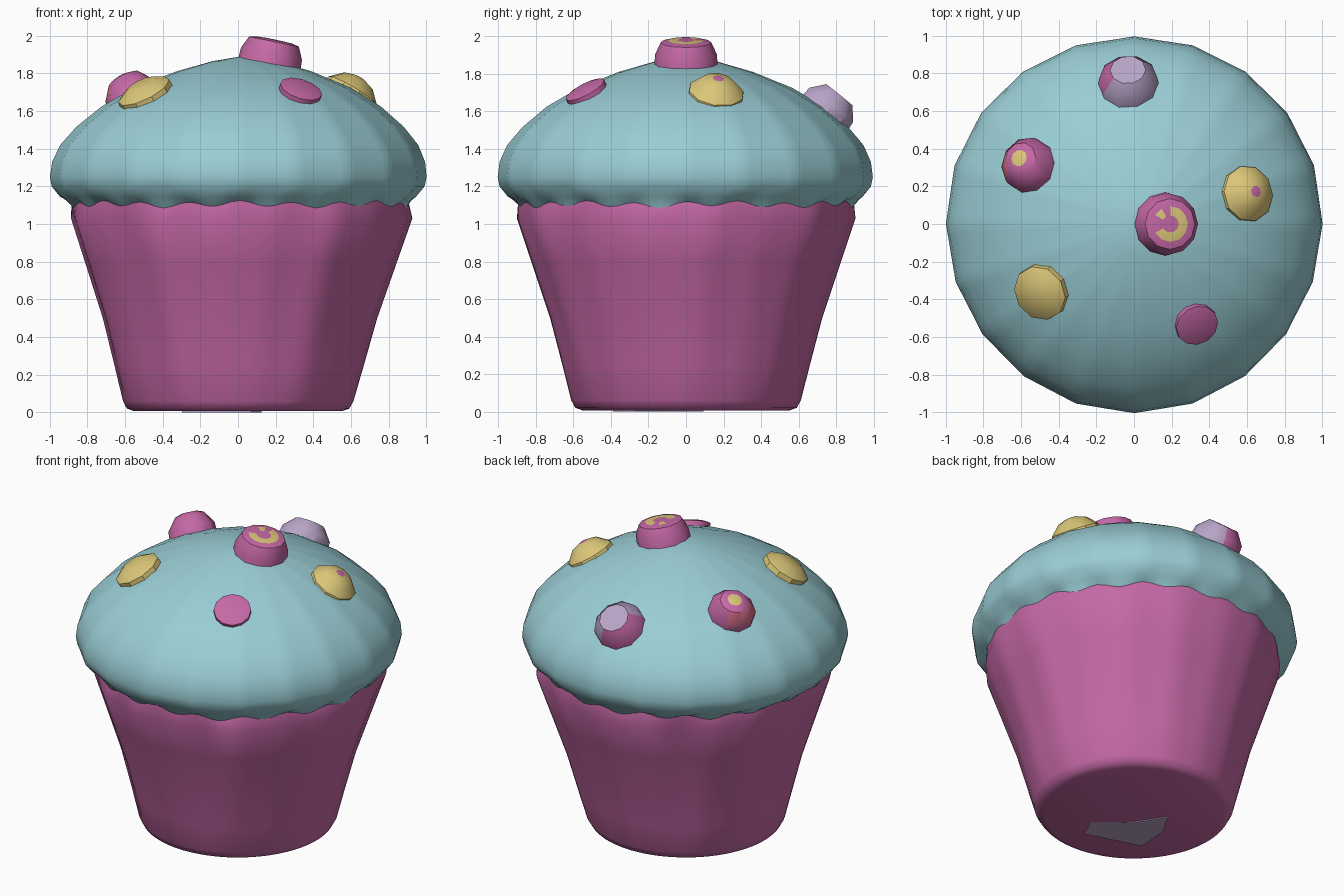
import bpy, bmesh, math
from mathutils import Vector

if "Cube" in bpy.data.objects:
    bpy.data.objects.remove(bpy.data.objects["Cube"])

def mat(name, c):
    m = bpy.data.materials.new(name)
    m.diffuse_color = (*c, 1)
    m.use_nodes = True
    m.node_tree.nodes["Principled BSDF"].inputs["Base Color"].default_value = m.diffuse_color
    return m

TEAL = mat("teal icing", (0.32, 0.61, 0.66))
PINK = mat("pink", (0.56, 0.14, 0.38))
YELLOW = mat("yellow", (0.71, 0.57, 0.19))
LILAC = mat("lilac", (0.48, 0.37, 0.57))
CORAL = mat("coral", (0.73, 0.17, 0.26))

SEG = 120

def finish(bm, name, mats, angle):
    bmesh.ops.recalc_face_normals(bm, faces=bm.faces)
    me = bpy.data.meshes.new(name)
    bm.to_mesh(me)
    bm.free()
    for m in mats:
        me.materials.append(m)
    ob = bpy.data.objects.new(name, me)
    bpy.context.collection.objects.link(ob)
    bpy.ops.object.select_all(action='DESELECT')
    ob.select_set(True)
    bpy.context.view_layer.objects.active = ob
    bpy.ops.object.shade_smooth_by_angle(angle=math.radians(angle))
    return ob

def facet(a, n=20):
    """Radius factor that gives the round a slightly many-sided outline."""
    s = 2 * math.pi / n
    return math.cos(s / 2) / math.cos((a % s) - s / 2)

def lathe(name, material, point, rows, tip):
    """Rings from point(row, angle), closed by a tip vertex on the last ring."""
    bm = bmesh.new()
    angles = [2 * math.pi * i / SEG for i in range(SEG)]
    rings = [[bm.verts.new(point(r, a)) for a in angles] for r in rows]
    for lo, hi in zip(rings, rings[1:]):
        for i in range(SEG):
            j = (i + 1) % SEG
            bm.faces.new((lo[i], lo[j], hi[j], hi[i]))
    t = bm.verts.new(tip)
    for i in range(SEG):
        bm.faces.new((rings[-1][i], rings[-1][(i + 1) % SEG], t))
    return finish(bm, name, [material], 50)

# scalloped seam shared by the wrapper and the icing
def seam(a):
    r = 0.895
    return (r * math.cos(a) + 0.01, r * math.sin(a),
            1.105 + 0.014 * math.cos(20 * a) + 0.006 * math.sin(7 * a))

# paper wrapper with soft folds
def wrapper_point(row, a):
    r, z = row
    if z > 1.08:
        return seam(a)
    fold = 0.012 * math.sin(9 * a + 1) * math.sin(2 * a + 0.5) + 0.005 * math.sin(17 * a)
    r = r * (1 + fold * min(1, z * 3))
    return (r * math.cos(a) + 0.015 * z, r * math.sin(a), z)

lathe("wrapper", PINK, wrapper_point,
      [(0.89, 1.1), (0.902, 1.03), (0.825, 0.8), (0.725, 0.5), (0.66, 0.25),
       (0.612, 0.06), (0.59, 0.02), (0.55, 0.006)], (0, 0, 0.006))

# icing dome
def icing_point(row, a):
    r, z = row
    if z < 1.12:
        return seam(a)
    k = facet(a) * (1 + 0.004 * math.sin(3 * a))
    if z < 1.2:
        k *= 1 + 0.008 * math.sin(10 * a)
    t = (z - 1.1) / 0.8
    return (r * k * math.cos(a) + 0.04 * t * t, r * k * math.sin(a), z)

lathe("icing", TEAL, icing_point,
      [(0.89, 1.1), (0.945, 1.145), (0.99, 1.2), (1.0, 1.25), (0.99, 1.33), (0.95, 1.42),
       (0.87, 1.515), (0.74, 1.625), (0.57, 1.725), (0.36, 1.81), (0.17, 1.865)],
      (0.05, 0, 1.895))

# sweets pressed into the icing: rings of (radius, height) along a tilted axis
def sweet(name, pos, tilt, rings, mats, rule, n=12, lean=(0, 0)):
    az = math.atan2(pos[1], pos[0])
    nrm = Vector((math.sin(tilt) * math.cos(az), math.sin(tilt) * math.sin(az), math.cos(tilt)))
    ux = Vector((1, 0, 0))
    ux = (ux - nrm * ux.dot(nrm)).normalized()
    uy = nrm.cross(ux)
    bm = bmesh.new()
    rows = []
    for r, h in rings:
        off = Vector((lean[0], lean[1], 0)) * max(h, 0)
        rows.append([bm.verts.new(Vector(pos) + nrm * h + off
                     + ux * r * math.cos(2 * math.pi * i / n)
                     + uy * r * math.sin(2 * math.pi * i / n)) for i in range(n)])
    for k in range(len(rows) - 1):
        for i in range(n):
            j = (i + 1) % n
            f = bm.faces.new((rows[k][i], rows[k][j], rows[k + 1][j], rows[k + 1][i]))
            f.material_index = rule(k, 360 * (i + 0.5) / n)
    f = bm.faces.new(rows[-1])
    f.material_index = rule(len(rows) - 1, 0)
    return finish(bm, name, mats, 35)

# top sweet with a yellow open ring on its cap
sweet("top_sweet", (0.17, 0, 1.865), 0.2,
      [(0.17, -0.05), (0.165, 0.04), (0.135, 0.105), (0.095, 0.115), (0.045, 0.117)],
      [PINK, YELLOW],
      lambda k, a: 1 if k == 3 and not (150 < a < 210 or 90 < a < 120) else 0)

# pink sweet with yellow tip and a coral side
sweet("left_back_sweet", (-0.56, 0.31, 1.68), 0.5,
      [(0.15, -0.06), (0.145, 0.03), (0.09, 0.105), (0.045, 0.12)],
      [PINK, YELLOW, CORAL],
      lambda k, a: 1 if k == 3 else (2 if k == 1 and 90 < a < 210 else 0), 10, (0, 0.1))

# yellow sweets
sweet("left_front_sweet", (-0.49, -0.36, 1.685), 0.55,
      [(0.155, -0.06), (0.15, 0.025), (0.08, 0.065)], [YELLOW], lambda k, a: 0, 10)
sweet("right_sweet", (0.60, 0.16, 1.695), 0.55,
      [(0.155, -0.07), (0.15, 0.015), (0.09, 0.075), (0.03, 0.095)],
      [YELLOW, PINK], lambda k, a: 1 if k == 3 else 0, 10)

# small flat pink sweet
sweet("front_sweet", (0.33, -0.53, 1.70), 0.55,
      [(0.115, -0.06), (0.115, 0.02), (0.08, 0.03)], [PINK], lambda k, a: 0, 12)

# lilac sweet, pink on its outer left side
sweet("back_sweet", (-0.03, 0.755, 1.61), 0.68,
      [(0.165, -0.07), (0.155, 0.03), (0.095, 0.10)], [LILAC, PINK],
      lambda k, a: 1 if k < 2 and 60 < a < 200 else 0, 10)

# lilac patch under the base
bm = bmesh.new()
outline = [(-0.29, 0.27), (-0.26, 0.14), (-0.04, 0.13), (0.21, 0.04),
           (0.19, 0.22), (0.07, 0.40), (-0.1, 0.34)]
bm.faces.new([bm.verts.new((-0.8 * u - 0.6 * v, 0.6 * u - 0.8 * v, 0.006)) for u, v in outline])
res = bmesh.ops.extrude_face_region(bm, geom=list(bm.faces))
for v in res["geom"]:
    if isinstance(v, bmesh.types.BMVert):
        v.co.z = 0
finish(bm, "base_patch", [LILAC], 30)
